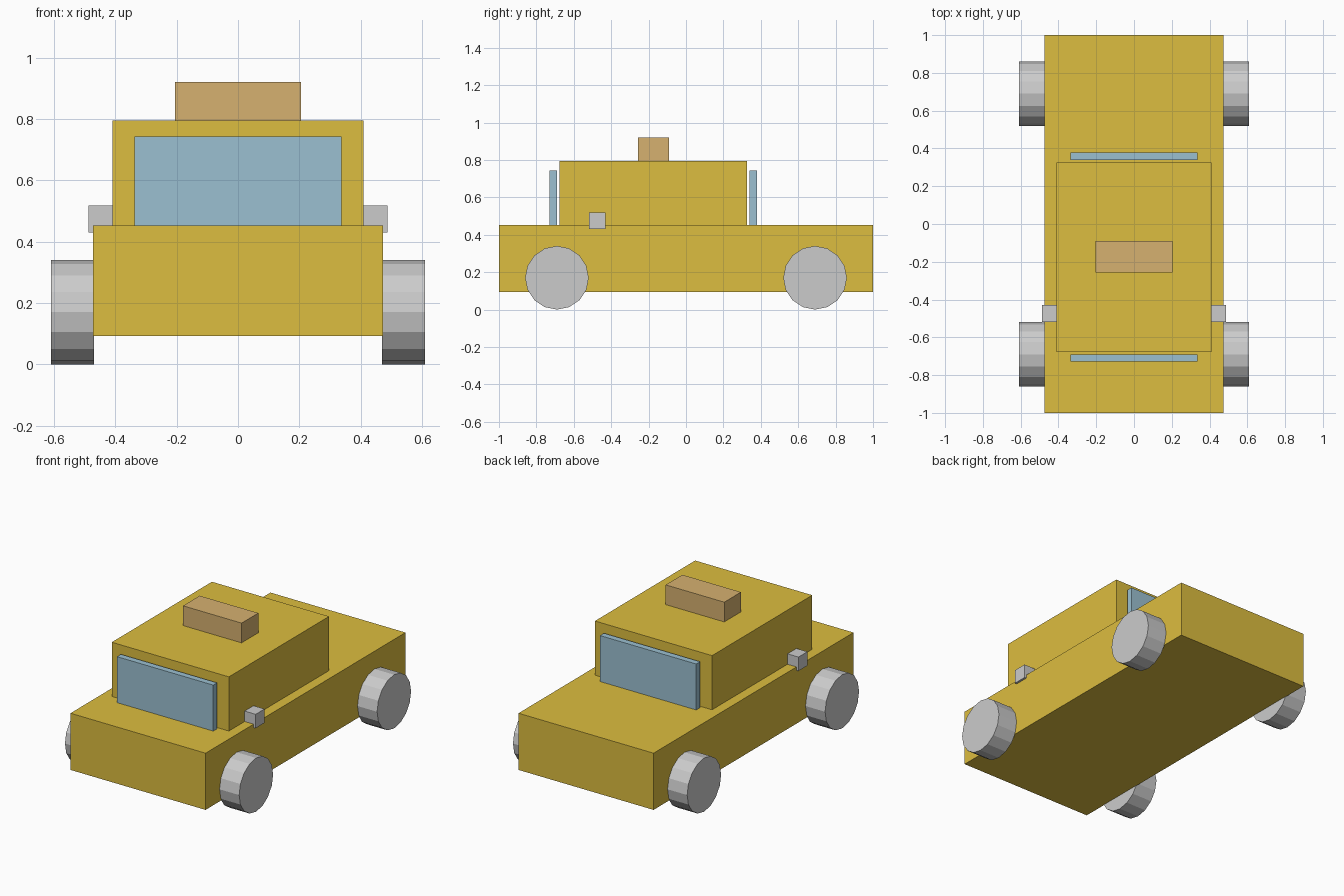
import bpy
import math

if "Cube" in bpy.data.objects:
    bpy.data.objects.remove(bpy.data.objects["Cube"])


def material(name, color):
    mat = bpy.data.materials.new(name)
    mat.diffuse_color = (*color, 1)
    mat.use_nodes = True
    mat.node_tree.nodes["Principled BSDF"].inputs["Base Color"].default_value = mat.diffuse_color
    return mat


yellow = material("yellow_paint", (0.72, 0.51, 0.05))
glass = material("blue_glass", (0.33, 0.53, 0.64))
tan = material("tan_sign", (0.67, 0.44, 0.16))


def box(name, x, y, z, mat=None):
    """Box from its (min, max) range on each axis."""
    centre = [(a + b) / 2 for a, b in (x, y, z)]
    bpy.ops.mesh.primitive_cube_add(size=1, location=centre)
    obj = bpy.context.object
    obj.name = name
    obj.scale = [b - a for a, b in (x, y, z)]
    bpy.ops.object.transform_apply(location=False, rotation=False, scale=True)
    if mat:
        obj.data.materials.append(mat)
    return obj


# Body, cabin and roof sign
box("body", (-0.473, 0.473), (-1, 1), (0.093, 0.452), yellow)
box("cabin", (-0.41, 0.41), (-0.677, 0.325), (0.452, 0.795), yellow)
box("roof_sign", (-0.205, 0.205), (-0.257, -0.09), (0.795, 0.92), tan)

# Windscreen and rear window, standing just clear of the cabin
box("windscreen", (-0.337, 0.337), (-0.729, -0.69), (0.452, 0.743), glass)
box("rear_window", (-0.337, 0.337), (0.34, 0.379), (0.452, 0.743), glass)

for side, sx in (("left", -1), ("right", 1)):
    # Side mirrors
    box(f"{side}_mirror", sorted((sx * 0.40, sx * 0.487)),
        (-0.519, -0.43), (0.43, 0.518))
    # Wheels
    for end, y in (("front", -0.69), ("rear", 0.69)):
        bpy.ops.mesh.primitive_cylinder_add(
            vertices=16, radius=0.17, depth=0.14,
            location=(sx * 0.54, y, 0.17), rotation=(0, math.pi / 2, 0))
        bpy.context.object.name = f"{end}_{side}_wheel"
